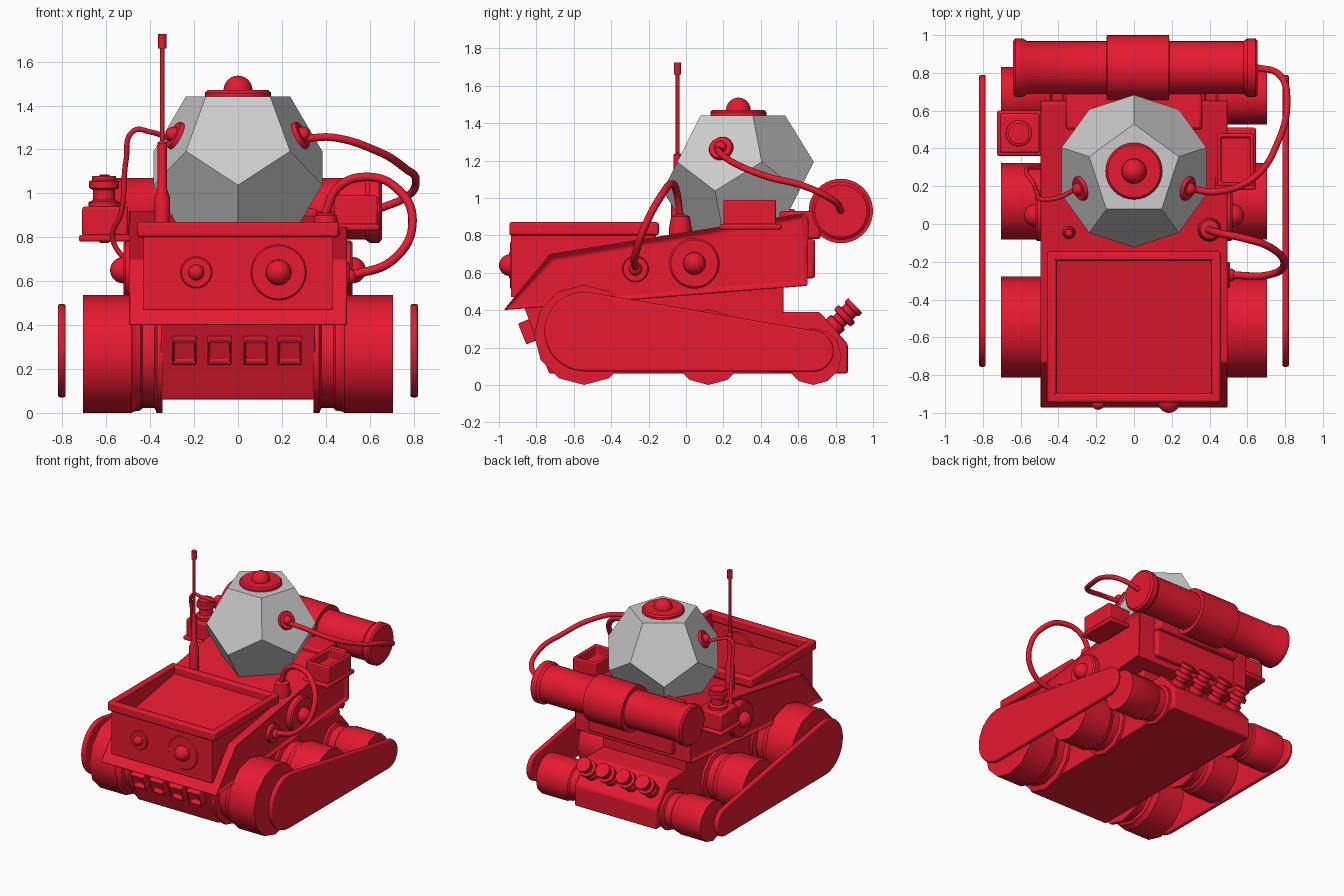
import bpy, bmesh
from math import sin, cos, pi, radians, acos, atan2, hypot
from mathutils import Vector, Matrix

if "Cube" in bpy.data.objects:
    bpy.data.objects.remove(bpy.data.objects["Cube"])

red = bpy.data.materials.new("red")
red.diffuse_color = (0.8, 0.01, 0.03, 1)
red.use_nodes = True
red.node_tree.nodes["Principled BSDF"].inputs["Base Color"].default_value = red.diffuse_color


def finish(name, bm, mat=red, bevel=0, smooth=35):
    bmesh.ops.recalc_face_normals(bm, faces=bm.faces)
    me = bpy.data.meshes.new(name)
    bm.to_mesh(me)
    bm.free()
    if mat:
        me.materials.append(mat)
    if smooth:
        me.shade_smooth()
        me.set_sharp_from_angle(angle=radians(smooth))
    ob = bpy.data.objects.new(name, me)
    bpy.context.collection.objects.link(ob)
    if bevel:
        m = ob.modifiers.new("bevel", 'BEVEL')
        m.width, m.segments, m.limit_method = bevel, 2, 'ANGLE'
    return ob


def place(loc, axis):
    return Matrix.Translation(loc) @ Vector(axis).to_track_quat('Z', 'Y').to_matrix().to_4x4()


def lathe(name, profile, loc, axis=(0, 0, 1), n=32):
    """Turn (radius, height) pairs around an axis."""
    bm = bmesh.new()
    rings = [[bm.verts.new((r * cos(2 * pi * i / n), r * sin(2 * pi * i / n), h))
              for i in range(n)] for r, h in profile]
    for a, b in zip(rings, rings[1:]):
        for i in range(n):
            bm.faces.new((a[i], a[(i + 1) % n], b[(i + 1) % n], b[i]))
    bm.faces.new(rings[0])
    bm.faces.new(rings[-1])
    bm.transform(place(loc, axis))
    return finish(name, bm)


def boss(name, r, b, loc, axis):
    """Round disc with a domed button, radius b."""
    h = 0.16 * r + 0.006
    dome = [(b * cos(t * pi / 12), h + b * sin(t * pi / 12)) for t in range(6)]
    lathe(name, [(r, -0.02), (r, h * 0.6), (r * 0.93, h)] + dome + [(b * 0.06, h + b)], loc, axis)


def extrude(name, pts, x0, x1, bevel=0, recess=None):
    """Extrude a (y, z) outline along x; recess insets both sides."""
    bm = bmesh.new()
    face = bm.faces.new([bm.verts.new((x0, y, z)) for y, z in pts])
    res = bmesh.ops.extrude_face_region(bm, geom=[face])
    other = [g for g in res['geom'] if isinstance(g, bmesh.types.BMFace)][0]
    bmesh.ops.translate(bm, verts=other.verts[:], vec=(x1 - x0, 0, 0))
    bmesh.ops.recalc_face_normals(bm, faces=bm.faces)
    if recess:
        for f in [f for f in bm.faces if abs(f.normal.x) > 0.9]:
            bmesh.ops.inset_region(bm, faces=[f], thickness=recess[0], depth=-recess[1])
    return finish(name, bm, bevel=bevel)


def box(name, lo, hi, bevel=0.01, rim=0, depth=0, axis=None, loc=None):
    """Box between corners; rim and depth make a pocket in the top."""
    lo, hi = Vector(lo), Vector(hi)
    bm = bmesh.new()
    bmesh.ops.create_cube(bm, size=1, matrix=Matrix.Translation((lo + hi) / 2) @ Matrix.Diagonal((*(hi - lo), 1)))
    if rim:
        top = max(bm.faces, key=lambda f: f.calc_center_median().z)
        bmesh.ops.inset_region(bm, faces=[top], thickness=rim)
        r = bmesh.ops.extrude_face_region(bm, geom=[top])
        bmesh.ops.translate(bm, vec=(0, 0, -depth),
                            verts=[g for g in r['geom'] if isinstance(g, bmesh.types.BMVert)])
        bmesh.ops.delete(bm, geom=[top], context='FACES')
    if axis:
        bm.transform(place(loc, axis))
    return finish(name, bm, bevel=bevel)


def cable(name, pts, r):
    cu = bpy.data.curves.new(name, 'CURVE')
    cu.dimensions, cu.bevel_depth, cu.bevel_resolution = '3D', r, 3
    cu.use_fill_caps = True
    sp = cu.splines.new('BEZIER')
    sp.bezier_points.add(len(pts) - 1)
    for p, co in zip(sp.bezier_points, pts):
        p.co = co
        p.handle_left_type = p.handle_right_type = 'AUTO'
    cu.materials.append(red)
    bpy.context.collection.objects.link(bpy.data.objects.new(name, cu))


# Upper hull with recessed sides, lower hull, rear engine box
extrude("upper_hull", [(-0.975, 0.40), (-0.73, 0.70), (0.64, 0.92), (0.655, 0.88), (0.65, 0.53)],
        -0.5, 0.5, 0.008, (0.035, 0.025))
extrude("lower_hull", [(-0.87, 0.43), (-0.76, 0.13), (-0.73, 0.06), (0.52, 0.06), (0.52, 0.53)],
        -0.35, 0.35, 0.008)
extrude("rear_box", [(0.5, 0.06), (0.5, 0.39), (0.715, 0.39), (0.865, 0.22), (0.865, 0.06)],
        -0.35, 0.35, 0.012)
box("rear_panel", (-0.36, 0.63, 0.57), (0.36, 0.69, 0.78), 0.015)
box("canister_mount", (-0.36, 0.5, 0.78), (0.36, 0.72, 0.93), 0.015)

# Front tub: sloping floor, rim
tub = box("tub", (-0.43, -0.935, 0.47), (0.43, -0.16, 0.86), 0, 0.03, 0.18)
for v in tub.data.vertices:
    if 0.66 < v.co.z < 0.7:
        v.co.z = 0.69 if v.co.y < -0.5 else 0.815
for s in (-1, 1):
    box("tub_rim_side", (s * 0.435 - 0.025, -0.945, 0.80), (s * 0.435 + 0.025, -0.15, 0.87), 0.012)
for y in (-0.92, -0.17):
    box("tub_rim_end", (-0.46, y - 0.025, 0.80), (0.46, y + 0.025, 0.87), 0.012)
boss("small_headlight", 0.072, 0.036, (-0.19, -0.93, 0.64), (0, -1, 0))
boss("large_headlight", 0.13, 0.058, (0.185, -0.915, 0.64), (0, -1, 0))

# Front sockets and rear bolts
for x in (-0.245, -0.085, 0.08, 0.235):
    box("front_socket", (-0.055, -0.06, -0.02), (0.055, 0.06, 0.06), 0.006, 0.014, 0.04,
        (0, -0.93, -0.37), (x, -0.82, 0.295))
    lathe("rear_bolt", [(0.055, -0.03), (0.055, 0.05), (0.042, 0.055), (0.042, 0.08), (0.065, 0.085),
                        (0.065, 0.115), (0.045, 0.12), (0.045, 0.15), (0.055, 0.155), (0.055, 0.18)],
          (x * 1.05, 0.775, 0.30), (0, 0.72, 0.69), 20)

# Wheels and side plates
a, b = (-0.545, 0.285, 0.212), (0.68, 0.18, 0.11)
dy, dz = b[0] - a[0], b[1] - a[1]
phi, t = atan2(dz, dy), acos((a[2] - b[2]) / hypot(dy, dz))
plate = []
for (cy, cz, r), start, sweep in ((a, phi + t, 2 * pi - 2 * t), (b, phi - t, 2 * t)):
    plate += [(cy + r * cos(start + sweep * i / 16), cz + r * sin(start + sweep * i / 16)) for i in range(17)]
for s in (-1, 1):
    for nm, y, r in (("front_wheel", -0.545, 0.268), ("middle_wheel", 0.12, 0.202), ("rear_wheel", 0.68, 0.152)):
        lathe(nm, [(r, 0), (r, 0.025), (r * 0.86, 0.035), (r * 0.86, 0.09), (r * 0.93, 0.1),
                   (r * 0.96, 0.13), (r, 0.14), (r, 0.36)],
              (s * 0.345, y, r), (s, 0, 0), 12)
    extrude("side_plate", plate, s * 0.785, s * 0.82, 0.01)
    boss("side_boss", 0.135, 0.06, (s * 0.495, 0.045, 0.65), (s, 0, 0))
boss("cable_plug", 0.07, 0.035, (0.49, -0.27, 0.62), (1, 0, 0))

# Grey dodecahedron dome
c, R = Vector((0, 0.28, 1.115)), 0.411
bm = bmesh.new()
for rad, h, off in ((0.607, 0.795, 90), (0.982, 0.188, 90), (0.982, -0.188, -90), (0.607, -0.795, -90)):
    for k in range(5):
        an = radians(off + 72 * k)
        bm.verts.new(c + R * Vector((rad * cos(an), rad * sin(an), h)))
bmesh.ops.convex_hull(bm, input=bm.verts[:])
bmesh.ops.dissolve_limit(bm, angle_limit=0.05, verts=bm.verts[:], edges=bm.edges[:])
finish("dome", bm, None, 0, 0)
boss("dome_cap", 0.15, 0.066, (0, 0.28, 1.44), (0, 0, 1))
for s in (-1, 1):
    n = Vector((s * 0.851, -0.276, 0.447))
    boss("dome_port", 0.066, 0.034, c + n * 0.33, n)

# Rear canister
lathe("canister", [(0.14, 0), (0.155, 0.012), (0.155, 0.05), (0.14, 0.075), (0.14, 0.495), (0.172, 0.496),
                   (0.172, 0.826), (0.14, 0.827), (0.14, 1.22), (0.155, 1.24), (0.155, 1.283), (0.14, 1.295)],
      (-0.64, 0.828, 0.93), (1, 0, 0), 40)

# Side boxes on shelves
box("right_shelf", (0.43, 0.18, 0.83), (0.645, 0.51, 0.86))
box("right_tray", (0.44, 0.2, 0.855), (0.635, 0.48, 0.99), 0.008, 0.03, 0.08)
box("left_shelf", (-0.725, 0.36, 0.78), (-0.48, 0.60, 0.81))
box("left_box", (-0.71, 0.375, 0.805), (-0.5, 0.585, 0.94), 0.012)
lathe("left_knob", [(0.07, 0), (0.07, 0.02), (0.05, 0.03), (0.05, 0.075), (0.068, 0.085), (0.068, 0.115),
                    (0.055, 0.12), (0.055, 0.14)], (-0.61, 0.48, 0.94))

# Antenna and deck knob
lathe("antenna", [(0.036, 0), (0.036, 0.17), (0.022, 0.21), (0.022, 0.42), (0.01, 0.43), (0.01, 0.85),
                  (0.019, 0.851), (0.019, 0.915)], (-0.345, -0.045, 0.81), n=12)
lathe("deck_knob", [(0.062, 0), (0.062, 0.04), (0.05, 0.11), (0.03, 0.12)], (0.40, -0.03, 0.79))

# Cables
cable("canister_cable", [(0.31, 0.185, 1.25), (0.43, 0.17, 1.255), (0.64, 0.25, 1.19), (0.76, 0.43, 1.115),
                         (0.81, 0.64, 1.06), (0.77, 0.79, 0.985), (0.645, 0.83, 0.93)], 0.018)
cable("deck_cable", [(0.39, -0.03, 0.89), (0.46, -0.05, 1.03), (0.58, -0.075, 1.075), (0.715, -0.12, 1.03),
                     (0.795, -0.21, 0.87), (0.71, -0.27, 0.70), (0.5, -0.27, 0.62)], 0.02)
cable("left_cable", [(-0.31, 0.185, 1.25), (-0.40, 0.14, 1.28), (-0.475, 0.13, 1.285), (-0.51, 0.16, 1.15),
                     (-0.53, 0.21, 0.92), (-0.57, 0.29, 0.79), (-0.48, 0.3, 0.66)], 0.012)
